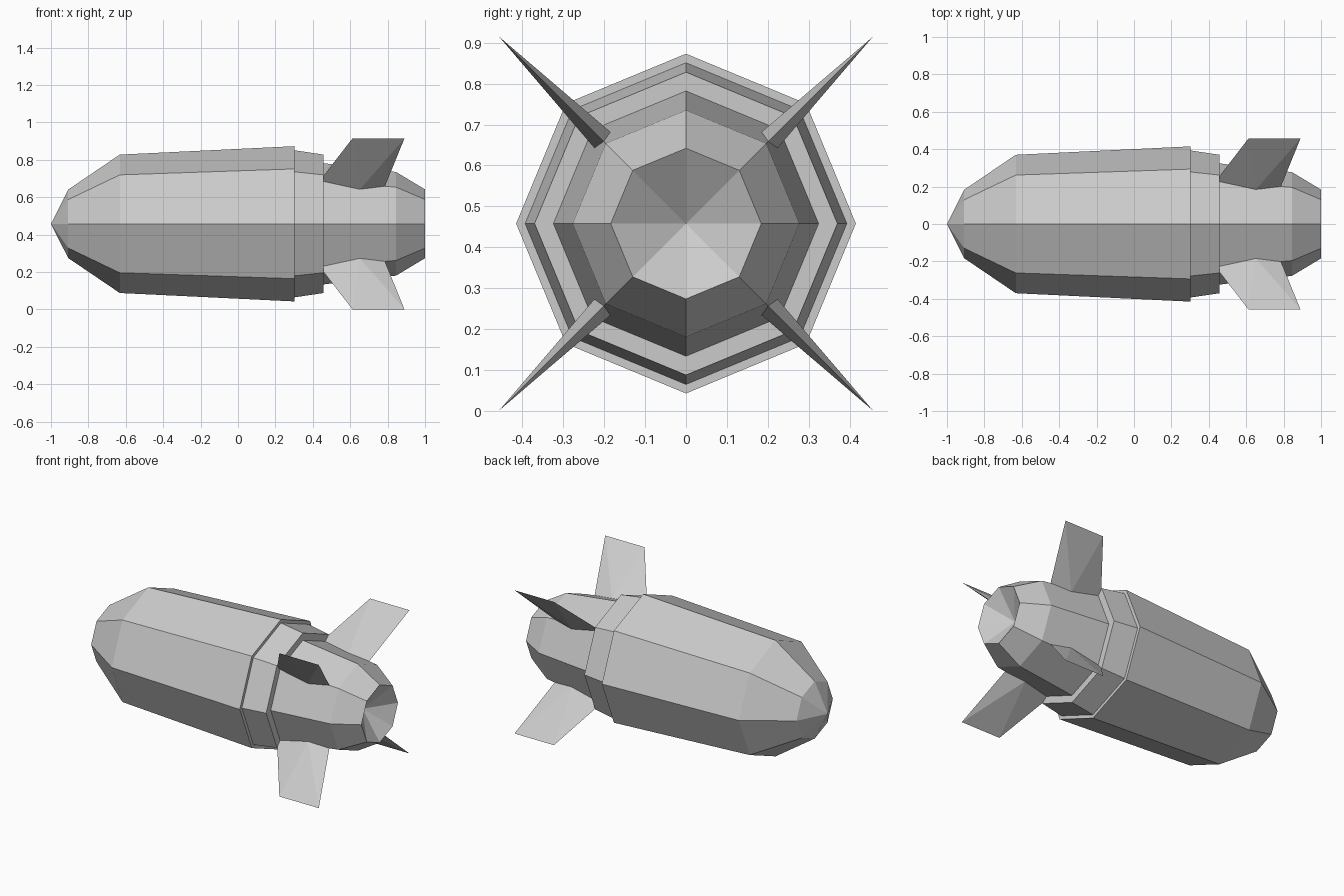
import bpy
from math import cos, sin, pi, sqrt

if "Cube" in bpy.data.objects:
    bpy.data.objects.remove(bpy.data.objects["Cube"])

AXIS_Z = 0.458
SIDES = 8


def make_object(name, verts, faces):
    mesh = bpy.data.meshes.new(name)
    mesh.from_pydata(verts, [], faces)
    mesh.update()
    obj = bpy.data.objects.new(name, mesh)
    obj.location.z = AXIS_Z
    bpy.context.collection.objects.link(obj)
    return obj


def lathe(name, profile):
    """Turn (x, radius) points round the x axis; end points on the axis are tips."""
    verts, faces = [(profile[0][0], 0, 0)], []
    rings = profile[1:-1]
    for x, r in rings:
        verts += [(x, r * cos(2 * pi * i / SIDES), r * sin(2 * pi * i / SIDES))
                  for i in range(SIDES)]
    verts.append((profile[-1][0], 0, 0))
    end = len(verts) - 1
    last = 1 + (len(rings) - 1) * SIDES
    for i in range(SIDES):
        j = (i + 1) % SIDES
        faces.append((0, 1 + j, 1 + i))
        for k in range(len(rings) - 1):
            a, b = 1 + k * SIDES, 1 + (k + 1) * SIDES
            faces.append((a + i, a + j, b + j, b + i))
        faces.append((end, last + i, last + j))
    return make_object(name, verts, faces)


# Octagonal hull: pointed nose, stepped collar, tail and hollow exhaust cone
lathe("hull", [
    (-1.0, 0), (-0.908, 0.183), (-0.632, 0.37), (0.303, 0.415),
    (0.303, 0.393), (0.458, 0.37), (0.458, 0.324), (0.845, 0.277),
    (1.0, 0.184), (0.88, 0)])


# Four swept fins: diamond root tapering to a sharp outer edge
def fin(name, angle):
    # (x, distance from axis, sideways offset)
    points = [(0.414, 0.284, 0), (0.65, 0.286, 0.028), (0.785, 0.282, 0),
              (0.65, 0.286, -0.028), (0.612, 0.457 * sqrt(2), 0),
              (0.89, 0.457 * sqrt(2), 0)]
    c, s = cos(angle), sin(angle)
    verts = [(x, r * c - t * s, r * s + t * c) for x, r, t in points]
    faces = [(0, 4, 1), (1, 4, 5), (1, 5, 2),
             (0, 3, 4), (3, 5, 4), (3, 2, 5), (0, 1, 2, 3)]
    return make_object(name, verts, faces)


for n in range(4):
    fin(f"tail_fin_{n + 1}", pi / 4 + n * pi / 2)
